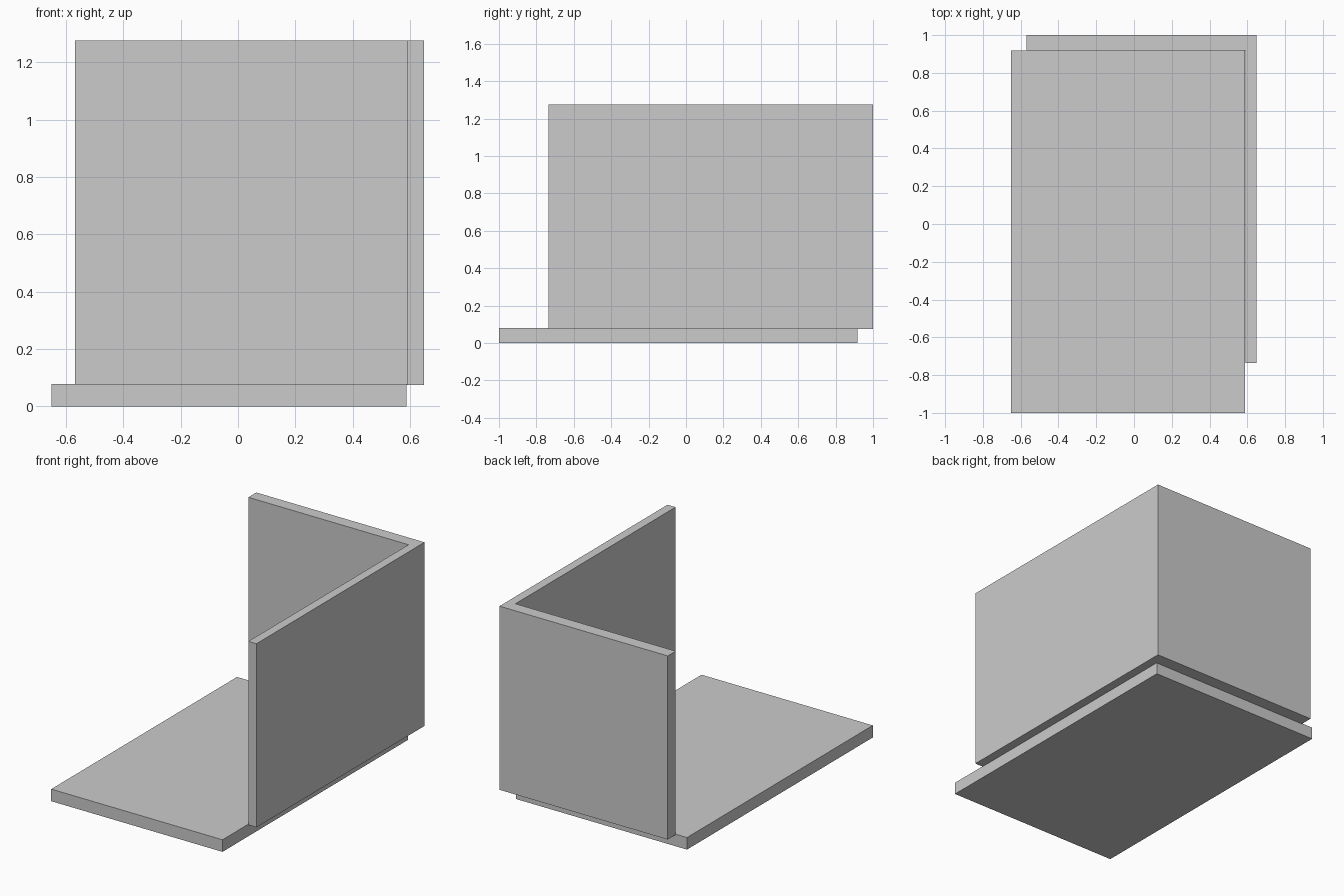
import bpy, bmesh

if "Cube" in bpy.data.objects:
    bpy.data.objects.remove(bpy.data.objects["Cube"])


def extrude_profile(name, points, z0, z1):
    """Extrude a flat outline straight up between two heights."""
    bm = bmesh.new()
    face = bm.faces.new([bm.verts.new((x, y, z0)) for x, y in points])
    top = bmesh.ops.extrude_face_region(bm, geom=[face])["geom"]
    verts = [g for g in top if isinstance(g, bmesh.types.BMVert)]
    bmesh.ops.translate(bm, verts=verts, vec=(0, 0, z1 - z0))
    bmesh.ops.recalc_face_normals(bm, faces=bm.faces)
    mesh = bpy.data.meshes.new(name)
    bm.to_mesh(mesh)
    bm.free()
    obj = bpy.data.objects.new(name, mesh)
    bpy.context.collection.objects.link(obj)
    return obj


# Floor slab
X_IN, Y_IN = 0.59, 0.918
extrude_profile("floor_slab",
                [(-0.65, -1), (X_IN - 0.002, -1), (X_IN - 0.002, Y_IN), (-0.65, Y_IN)],
                0, 0.079)

# L-shaped corner wall, wrapping the right and back edges of the floor
extrude_profile("corner_wall",
                [(X_IN, -0.735), (0.648, -0.735), (0.648, 1), (-0.568, 1),
                 (-0.568, Y_IN), (X_IN, Y_IN)],
                0.075, 1.275)
